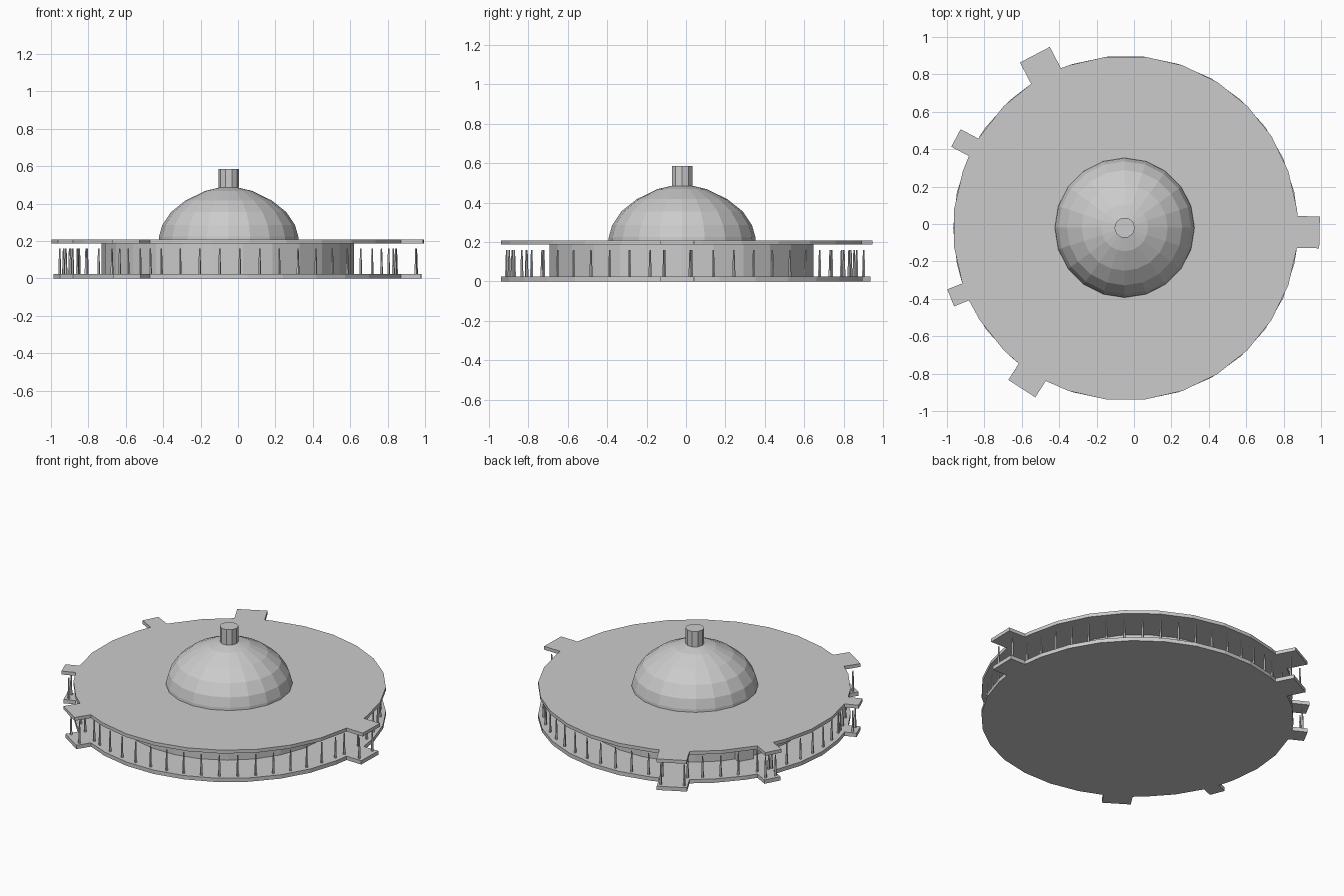
import bpy, bmesh, math
from mathutils import Vector

if "Cube" in bpy.data.objects:
    bpy.data.objects.remove(bpy.data.objects["Cube"])

CX, CY = -0.045, -0.022
R = 0.922
# projecting bays: centre x, y of outer edge, half width
BAYS = [(0.992, -0.045, 0.085), (-0.53, 0.905, 0.09), (-0.952, 0.46, 0.053),
        (-0.98, -0.395, 0.049), (-0.60, -0.88, 0.086)]


def make(name, bm):
    bmesh.ops.recalc_face_normals(bm, faces=bm.faces)
    me = bpy.data.meshes.new(name)
    bm.to_mesh(me)
    bm.free()
    ob = bpy.data.objects.new(name, me)
    bpy.context.collection.objects.link(ob)
    return ob


def bay_frame(bay):
    x, y, w = bay
    d = Vector((x - CX, y - CY))
    return math.atan2(d.y, d.x), d.length, w


def in_frame(a, r, s):
    return (CX + r * math.cos(a) - s * math.sin(a),
            CY + r * math.sin(a) + s * math.cos(a))


def outline(sides, shrink, phase):
    """Circle with the rectangular bays let into it."""
    items = []
    frames = [bay_frame(b) for b in BAYS]
    for a, r, w in frames:
        root = math.sqrt(R * R - w * w)
        items.append((a % math.tau, [in_frame(a, root, -w), in_frame(a, r - shrink, -w),
                                    in_frame(a, r - shrink, w), in_frame(a, root, w)]))
    for i in range(sides):
        t = (i + phase) * math.tau / sides
        gap = [abs((t - a + math.pi) % math.tau - math.pi) - w / R for a, r, w in frames]
        if min(gap) > 0.04:
            items.append((t % math.tau, [in_frame(t, R, 0)]))
    return [p for _, pts in sorted(items, key=lambda q: q[0]) for p in pts]


def slab(name, pts, z0, z1):
    bm = bmesh.new()
    lo = [bm.verts.new((x, y, z0)) for x, y in pts]
    hi = [bm.verts.new((x, y, z1)) for x, y in pts]
    bm.faces.new(lo)
    bm.faces.new(hi)
    for i in range(len(pts)):
        j = (i + 1) % len(pts)
        bm.faces.new((lo[i], lo[j], hi[j], hi[i]))
    return make(name, bm)


def lathe(bm, x, y, profile, n):
    """Stack of rings, closed at both ends."""
    rings = []
    for r, z in profile:
        rings.append([bm.verts.new((x + r * math.cos(i * math.tau / n),
                                    y + r * math.sin(i * math.tau / n), z)) for i in range(n)])
    for a, b in zip(rings, rings[1:]):
        for i in range(n):
            j = (i + 1) % n
            bm.faces.new((a[i], a[j], b[j], b[i]))
    bm.faces.new(rings[0])
    bm.faces.new(rings[-1])


# floor and roof plates
slab("floor_plate", outline(30, 0.012, 0.0), 0.0, 0.025)
slab("roof_plate", outline(28, 0.0, 0.5), 0.186, 0.208)

# inner drum wall
bm = bmesh.new()
lathe(bm, CX - 0.01, CY, [(0.675, 0.02), (0.675, 0.19)], 26)
make("drum_wall", bm)

# small doorway block between the two rear left bays
a = math.radians(150)
slab("doorway", [in_frame(a, r, s) for r, s in
                 ((0.62, -0.05), (0.72, -0.05), (0.72, 0.05), (0.62, 0.05))], 0.02, 0.188)

# dome and lantern
bm = bmesh.new()
lathe(bm, -0.05, -0.02, [(0.374, 0.2), (0.372, 0.225), (0.355, 0.285), (0.308, 0.355),
                         (0.23, 0.417), (0.125, 0.468), (0.04, 0.488)], 20)
make("dome", bm)
bm = bmesh.new()
lathe(bm, -0.05, -0.02, [(0.055, 0.485), (0.055, 0.585)], 10)
make("lantern", bm)

# slim tapered posts around the rim and on the bay corners
bm = bmesh.new()
POST = [(0.008, 0.02), (0.008, 0.045), (0.004, 0.16)]
frames = [bay_frame(b) for b in BAYS]
for i in range(52):
    t = (i + 0.5) * math.tau / 52
    if all(abs((t - a + math.pi) % math.tau - math.pi) > w / R for a, r, w in frames):
        lathe(bm, *in_frame(t, 0.89, 0), POST, 5)
for a, r, w in frames:
    for s in (-1, 1):
        lathe(bm, *in_frame(a, r - 0.04, s * (w - 0.02)), POST, 5)
        lathe(bm, *in_frame(a, 0.89, s * (w - 0.015)), POST, 5)
make("posts", bm)
